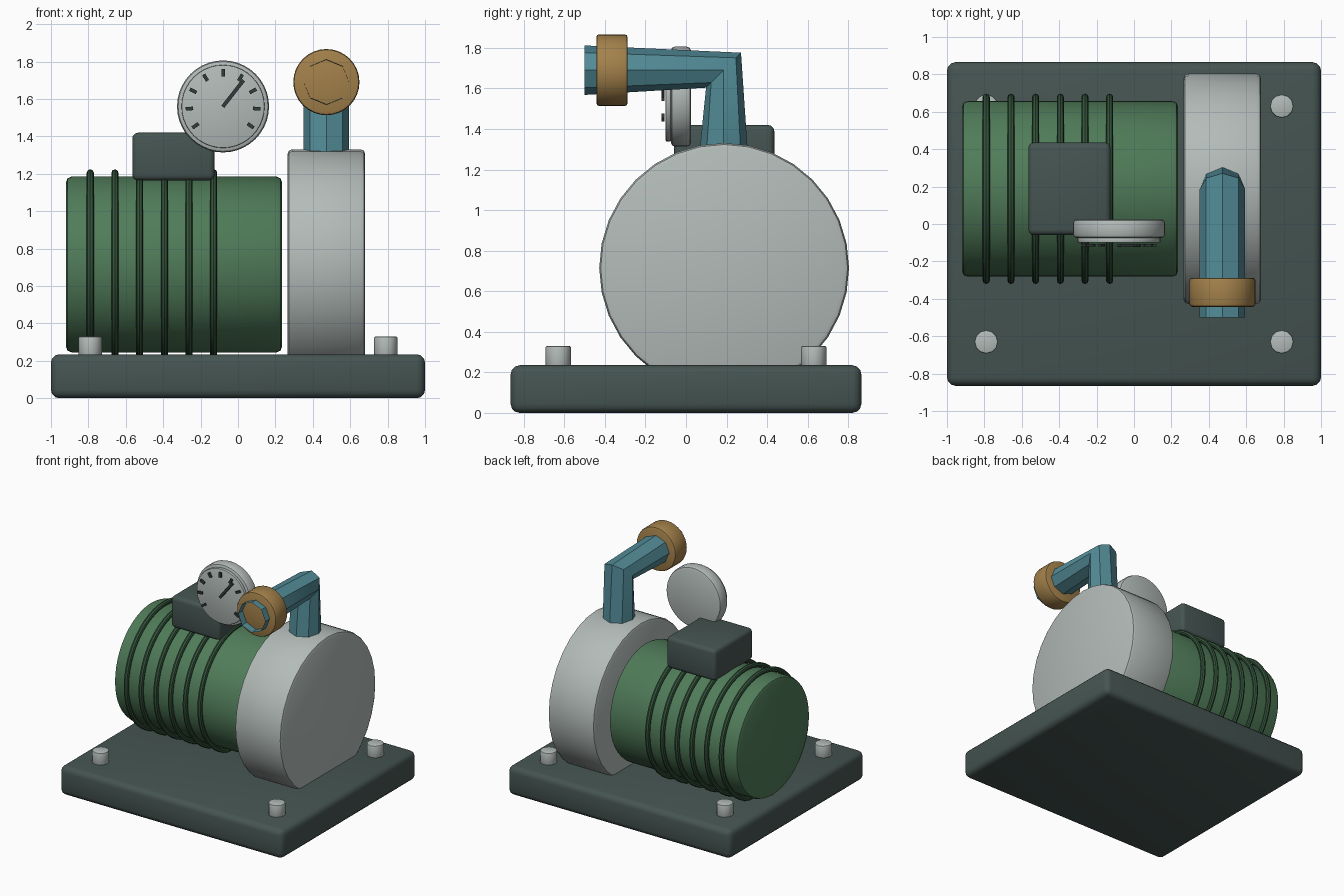
import bpy
from math import radians, sin, cos, pi
from mathutils import Vector

cube = bpy.data.objects.get("Cube")
if cube:
    bpy.data.objects.remove(cube, do_unlink=True)


def material(name, rgb):
    mat = bpy.data.materials.new(name)
    mat.use_nodes = True
    mat.diffuse_color = (*rgb, 1)
    mat.node_tree.nodes["Principled BSDF"].inputs["Base Color"].default_value = (*rgb, 1)
    return mat


SLATE = material("slate", (0.06, 0.09, 0.083))
GREEN = material("motor green", (0.08, 0.2, 0.1))
DARK_GREEN = material("fin green", (0.035, 0.09, 0.045))
SILVER = material("silver", (0.45, 0.5, 0.485))
TEAL = material("pipe teal", (0.085, 0.26, 0.31))
BRASS = material("brass", (0.37, 0.22, 0.07))
INK = material("dial ink", (0.03, 0.045, 0.042))

AXIS_ROTATION = {"x": (0, pi / 2, 0), "y": (pi / 2, 0, 0), "z": (0, 0, 0)}


def finish(name, mat, bevel=0, segments=3):
    obj = bpy.context.object
    obj.name = name
    obj.data.materials.append(mat)
    bpy.ops.object.transform_apply(location=False, rotation=True, scale=True)
    if bevel:
        mod = obj.modifiers.new("Rounded edges", "BEVEL")
        mod.width, mod.segments = bevel, segments
        mod.limit_method = "ANGLE"
        mod.angle_limit = radians(50)
        bpy.ops.object.modifier_apply(modifier=mod.name)
    bpy.ops.object.shade_smooth_by_angle(angle=radians(35))
    return obj


def box(name, centre, size, mat, bevel=0, turn=0):
    bpy.ops.mesh.primitive_cube_add(size=1, location=centre, rotation=(0, turn, 0))
    bpy.context.object.scale = size
    return finish(name, mat, bevel)


def cylinder(name, centre, radius, depth, axis, mat, bevel=0, sides=32):
    bpy.ops.mesh.primitive_cylinder_add(vertices=sides, radius=radius, depth=depth,
                                        location=centre, rotation=AXIS_ROTATION[axis])
    return finish(name, mat, bevel, 2)


# Base plate and its four bolts
box("base_plate", (0, 0, 0.1175), (2, 1.73, 0.235), SLATE, 0.045)
for x, side in ((-0.79, "right"), (0.79, "left")):
    for y, end in ((-0.63, "front"), (0.63, "back")):
        cylinder(f"bolt_{end}_{side}", (x, y, 0.275), 0.063, 0.11, "z", SILVER, 0.008, 12)

# Motor with cooling fins and terminal box
SHAFT_Y, SHAFT_Z = 0.188, 0.715
cylinder("motor_body", (-0.342, SHAFT_Y, SHAFT_Z), 0.47, 1.155, "x", GREEN, 0.03, 48)
for i in range(6):
    bpy.ops.mesh.primitive_torus_add(location=(-0.79 + i * 0.132, SHAFT_Y, SHAFT_Z),
                                     rotation=AXIS_ROTATION["x"], major_radius=0.49,
                                     minor_radius=0.019, major_segments=48, minor_segments=8)
    finish(f"cooling_fin_{i + 1}", DARK_GREEN)
box("terminal_box", (-0.345, 0.188, 1.292), (0.44, 0.495, 0.255), SLATE, 0.03)

# Pump housing
cylinder("pump_housing", (0.4725, SHAFT_Y, SHAFT_Z), 0.616, 0.415, "x", SILVER, 0.025, 32)

# Outlet pipe: open octagonal tube with one sharp elbow
curve = bpy.data.curves.new("outlet_pipe", "CURVE")
curve.dimensions = "3D"
curve.bevel_depth = 0.122
curve.bevel_resolution = 2
spline = curve.splines.new("POLY")
path = [(0.4725, 0.185, 1.25), (0.4725, 0.185, 1.69), (0.4725, -0.5, 1.69)]
spline.points.add(len(path) - 1)
for point, co in zip(spline.points, path):
    point.co = (*co, 1)
pipe = bpy.data.objects.new("outlet_pipe", curve)
bpy.context.collection.objects.link(pipe)
bpy.ops.object.select_all(action="DESELECT")
pipe.select_set(True)
bpy.context.view_layer.objects.active = pipe
bpy.ops.object.convert(target="MESH")
finish("outlet_pipe", TEAL)

# Coupling ring on the outlet
cylinder("outlet_collar", (0.4725, -0.365, 1.69), 0.177, 0.155, "y", BRASS, 0.015)

# Pressure gauge
DIAL = Vector((-0.08, 0, 1.56))
cylinder("gauge_body", DIAL + Vector((0, -0.025, 0)), 0.246, 0.1, "y", SILVER, 0.02, 40)
cylinder("gauge_face", DIAL + Vector((0, -0.087, 0)), 0.222, 0.026, "y", SILVER, 0.005, 40)
for i in range(9):
    a = radians(-125 + i * 31.25)
    box(f"gauge_tick_{i + 1}", DIAL + Vector((0.18 * sin(a), -0.113, 0.18 * cos(a))),
        (0.019, 0.014, 0.04), INK, turn=a)
a = radians(38)
box("gauge_needle", DIAL + Vector((0.088 * sin(a), -0.114, 0.088 * cos(a))),
    (0.02, 0.016, 0.18), INK, turn=a)
